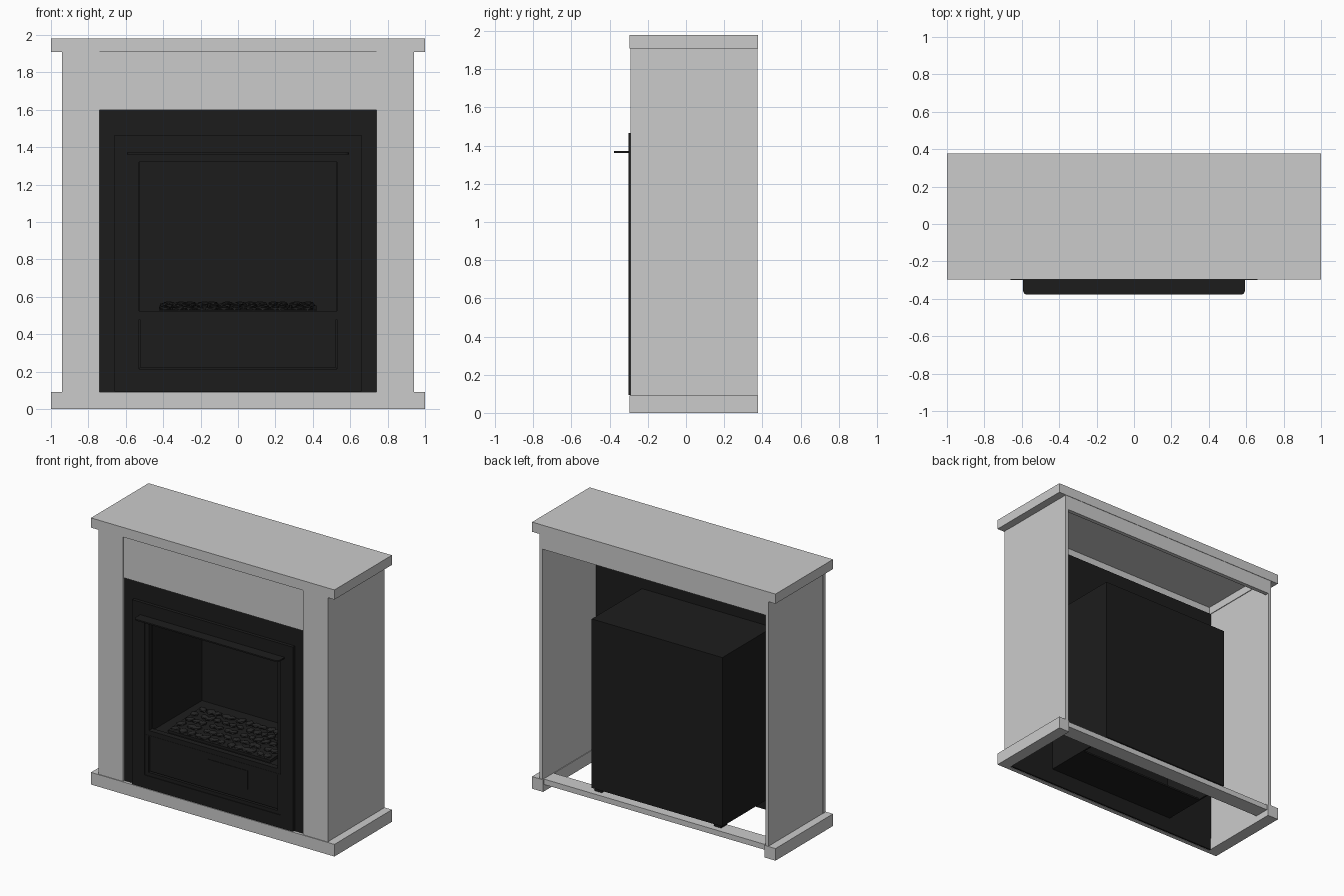
import bpy, bmesh, random
from mathutils import Matrix, Vector

if "Cube" in bpy.data.objects:
    bpy.data.objects.remove(bpy.data.objects["Cube"])

random.seed(4)
black = bpy.data.materials.new("black_metal")
black.diffuse_color = (0.012, 0.012, 0.012, 1)
black.use_nodes = True
black.node_tree.nodes["Principled BSDF"].inputs["Base Color"].default_value = black.diffuse_color
coal_mat = bpy.data.materials.new("coal")
coal_mat.diffuse_color = (0.02, 0.02, 0.02, 1)
coal_mat.use_nodes = True
coal_mat.node_tree.nodes["Principled BSDF"].inputs["Base Color"].default_value = coal_mat.diffuse_color


def add_block(bm, x, y, z):
    size = Vector((x[1] - x[0], y[1] - y[0], z[1] - z[0]))
    mid = Vector((x[0] + x[1], y[0] + y[1], z[0] + z[1])) / 2
    return bmesh.ops.create_cube(bm, size=1, matrix=Matrix.Translation(mid) @ Matrix.Diagonal((*size, 1)))


def finish(bm, name, mat=None):
    me = bpy.data.meshes.new(name)
    bm.to_mesh(me)
    bm.free()
    ob = bpy.data.objects.new(name, me)
    bpy.context.collection.objects.link(ob)
    if mat:
        me.materials.append(mat)
    return ob


def blocks(name, parts, mat=None):
    bm = bmesh.new()
    for p in parts:
        add_block(bm, *p)
    return finish(bm, name, mat)


def frame(name, outer, inner, y, mat):
    """Rectangular frame facing -y; outer/inner = (half width, z low, z high)."""
    a, z0, z1 = outer
    b, i0, i1 = inner
    return blocks(name, [((-a, -b), y, (z0, z1)), ((b, a), y, (z0, z1)),
                         ((-b, b), y, (z0, i0)), ((-b, b), y, (i1, z1))], mat)


F, B = -0.297, 0.378      # front and back of the surround

# Mantel shelf: hollow slab with rims
blocks("mantel_shelf", [
    ((-1, 1), (F, B), (1.965, 1.98)),
    ((-1, 1), (F, -0.262), (1.908, 1.965)),
    ((-1, 1), (0.345, B), (1.908, 1.965)),
    ((-1, -0.91), (-0.262, 0.345), (1.908, 1.965)),
    ((0.91, 1), (-0.262, 0.345), (1.908, 1.965))])

# Plinth: open-bottomed U with a back cross rail
blocks("plinth", [
    ((-1, 1), (F, -0.265), (0, 0.09)),
    ((-1, -0.91), (-0.265, B), (0, 0.09)),
    ((0.91, 1), (-0.265, B), (0, 0.09))])
blocks("plinth_back_rail", [((-0.91, 0.91), (0.25, 0.365), (0.05, 0.09))])
blocks("upper_back_rail", [((-0.915, 0.915), (0.345, 0.375), (1.80, 1.908))])

# Side panels, pilasters and header
for side, s in (("left", -1), ("right", 1)):
    blocks(side + "_side_panel", [(sorted((s * 0.915, s * 0.94)), (-0.26, 0.375), (0.09, 1.908))])
    blocks(side + "_pilaster", [(sorted((s * 0.74, s * 0.942)), (-0.292, -0.26), (0.09, 1.908))])
blocks("header", [((-0.74, 0.74), (-0.284, -0.26), (1.60, 1.908))])

# Black backing board with the fire opening
frame("backing_board", (0.914, 0.0, 1.908), (0.53, 0.2, 1.35), (-0.262, -0.25), black)
frame("surround_face", (0.74, 0.09, 1.60), (0.56, 0.19, 1.37), (-0.275, -0.262), black)

# Layered metal trim
frame("outer_trim", (0.66, 0.095, 1.465), (0.56, 0.19, 1.37), (-0.30, -0.275), black)
frame("inner_trim", (0.565, 0.48, 1.365), (0.528, 0.525, 1.32), (-0.292, -0.25), black)

# Thin hood shelf with rounded front corners
bm = bmesh.new()
add_block(bm, (-0.593, 0.593), (-0.378, -0.29), (1.362, 1.372))
corners = [e for e in bm.edges if all(v.co.y < -0.37 for v in e.verts)
           and abs(e.verts[0].co.x - e.verts[1].co.x) < 1e-4]
bmesh.ops.bevel(bm, geom=corners, offset=0.022, segments=4, affect='EDGES', profile=0.5)
finish(bm, "hood_shelf", black)

# Lower drawer front, its frame and the control flap
frame("drawer_frame", (0.56, 0.19, 0.49), (0.53, 0.215, 0.485), (-0.294, -0.262), black)
blocks("drawer_front", [((-0.525, 0.525), (-0.285, -0.262), (0.222, 0.482))], black)
blocks("control_flap", [((-0.05, 0.28), (-0.289, -0.285), (0.30, 0.44))], black)

# Firebox: open-fronted shell
t = 0.012
fy, by, z0, z1, w = -0.255, 0.34, 0.115, 1.37, 0.525
blocks("firebox", [
    ((-w - t, -w), (fy, by), (z0, z1)),
    ((w, w + t), (fy, by), (z0, z1)),
    ((-w, w), (by - t, by), (z0, z1)),
    ((-w, w), (fy, by - t), (z1 - t, z1)),
    ((-w, w), (fy, by - t), (0.50, 0.512)),
    ((-w, w), (fy, 0.08), (z0, z0 + t))], black)
blocks("firebox_feet", [((s * 0.49 - 0.03, s * 0.49 + 0.03), (0.26, 0.33), (0.095, 0.115))
                        for s in (-1, 1)], black)

# Ember bed: shallow tray sloping up to the back, with coals
bm = bmesh.new()
tray = add_block(bm, (-0.42, 0.42), (-0.22, 0.16), (0.512, 0.53))
for v in tray["verts"]:
    if v.co.y > 0 and v.co.z > 0.52:
        v.co.z += 0.025
finish(bm, "ember_tray", black)
bm = bmesh.new()
for i in range(13):
    for j in range(5):
        y = -0.18 + j * 0.075
        p = Vector((-0.38 + i * 0.063 + random.uniform(-.015, .015), y, 0.535 + 0.03 * j / 4))
        m = Matrix.Translation(p) @ Matrix.Rotation(random.uniform(0, 3), 4, 'Z') @ \
            Matrix.Diagonal((random.uniform(.03, .045), random.uniform(.025, .035), .012, 1))
        bmesh.ops.create_icosphere(bm, subdivisions=1, radius=1, matrix=m)
finish(bm, "coals", coal_mat)
